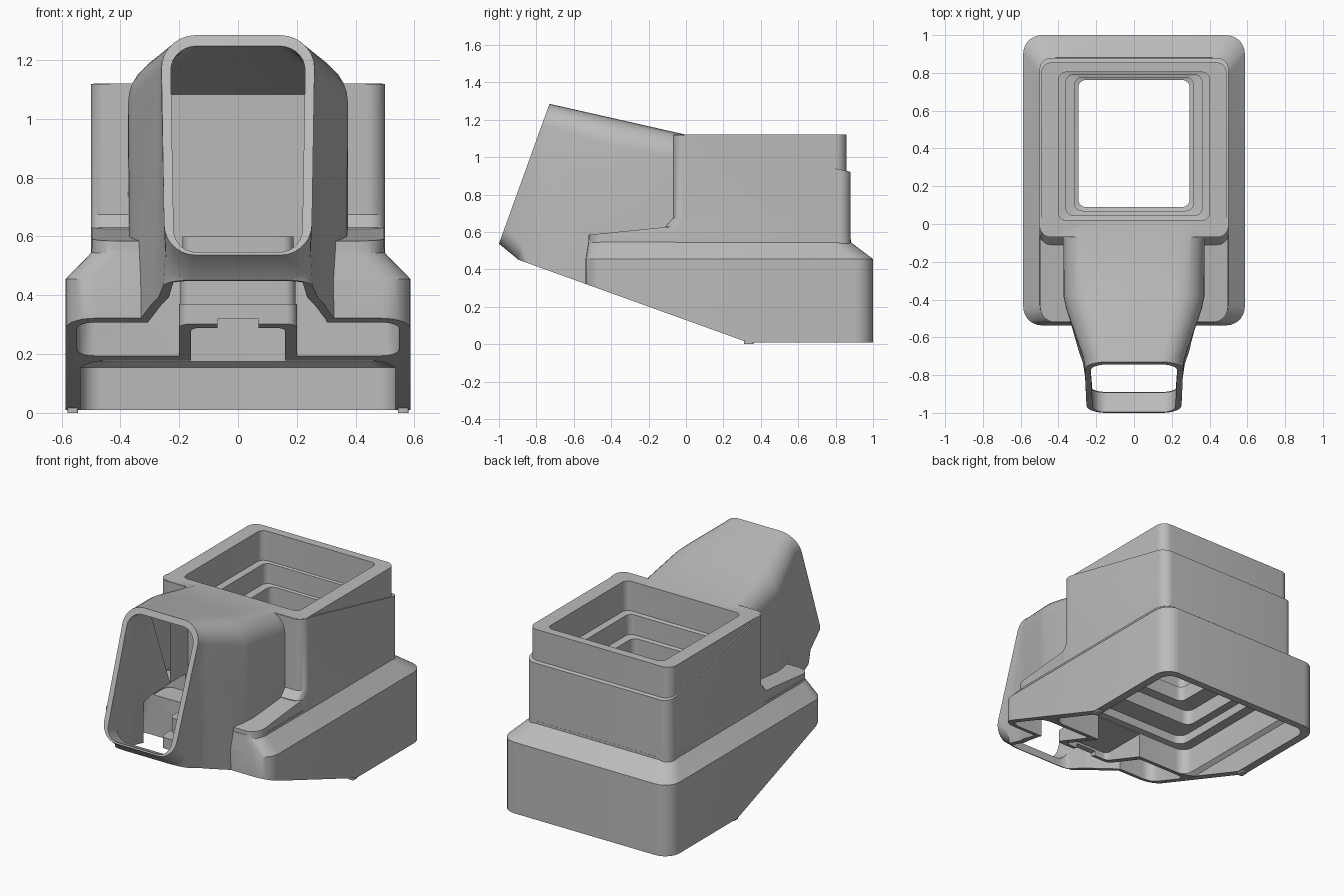
import bpy, bmesh, math
from mathutils import Vector

cube = bpy.data.objects.get("Cube")
if cube:
    bpy.data.objects.remove(cube, do_unlink=True)

grey = bpy.data.materials.new("plain grey")
grey.use_nodes = True
grey.diffuse_color = (0.5, 0.5, 0.5, 1)
grey.node_tree.nodes["Principled BSDF"].inputs["Base Color"].default_value = (0.5, 0.5, 0.5, 1)

TILT = 0.226   # fall of the roof towards the back
RAKE = 0.36    # rise of the underside towards the front


def roof(y, drop=0.0):
    return 1.12 - drop - TILT * y


def outline(half, low, high, r_low, r_high, steps=7):
    """Rounded rectangle in 2D, u within +-half and v from low to high."""
    pts = []
    corners = [(1, 1, 0), (-1, 1, 90), (-1, -1, 180), (1, -1, 270)]
    for sx, sv, start in corners:
        r = r_high if sv > 0 else r_low
        cx, cv = sx * (half - r), (high - r if sv > 0 else low + r)
        for i in range(steps + 1):
            a = math.radians(start + 90 * i / steps)
            pts.append((cx + r * math.cos(a), cv + r * math.sin(a)))
    return pts


def loft(name, rings, cut=None):
    """Skin closed rings into a solid, optionally sliced by a plane."""
    bm = bmesh.new()
    rows = [[bm.verts.new(p) for p in ring] for ring in rings]
    n = len(rows[0])
    for a, b in zip(rows, rows[1:]):
        for i in range(n):
            bm.faces.new((a[i], a[(i + 1) % n], b[(i + 1) % n], b[i]))
    bm.faces.new(rows[0])
    bm.faces.new(rows[-1])
    if cut:
        res = bmesh.ops.bisect_plane(bm, geom=bm.verts[:] + bm.edges[:] + bm.faces[:],
                                     plane_co=cut[0], plane_no=cut[1], clear_outer=True)
        rim = [e for e in res["geom_cut"] if isinstance(e, bmesh.types.BMEdge)]
        bmesh.ops.holes_fill(bm, edges=rim, sides=0)
    bmesh.ops.recalc_face_normals(bm, faces=bm.faces[:])
    mesh = bpy.data.meshes.new(name)
    bm.to_mesh(mesh)
    bm.free()
    mesh.materials.append(grey)
    obj = bpy.data.objects.new(name, mesh)
    bpy.context.collection.objects.link(obj)
    return obj


def tower(name, sections, cut=None):
    """Stack of level rounded rectangles: (z, half width, front, back, radius)."""
    return loft(name, [[(u, v, z) for u, v in outline(h, f, b, r, r)]
                       for z, h, f, b, r in sections], cut)


def duct(name, sections):
    """Upright sections: (top y, top z, bottom y, bottom z, half top, half bottom, r top, r bottom)."""
    rings = []
    for yt, zt, yb, zb, ht, hb, rt, rb in sections:
        top, low = Vector((0, yt, zt)), Vector((0, yb, zb))
        size = (top - low).length
        ring = []
        for u, v in outline(1.0 * ht, 0, size, rb, rt):
            t = v / size
            p = low.lerp(top, t)
            ring.append((u * (hb + (ht - hb) * t) / ht, p.y, p.z))
        rings.append(ring)
    return loft(name, rings)


def combine(target, other, operation):
    mod = target.modifiers.new(operation.lower(), 'BOOLEAN')
    mod.operation, mod.object, mod.solver = operation, other, 'EXACT'
    bpy.context.view_layer.objects.active = target
    bpy.ops.object.modifier_apply(modifier=mod.name)
    bpy.data.objects.remove(other, do_unlink=True)


# Outer body: flared base, stepped collar, front shelf and raked hood
body = tower("housing", [(0.01, 0.587, -0.537, 1.0, 0.1), (0.455, 0.587, -0.537, 1.0, 0.1),
                         (0.545, 0.499, -0.522, 0.881, 0.09), (0.56, 0.499, -0.522, 0.881, 0.09)])
shelf = tower("shelf", [(0.5, 0.497, -0.52, 0.1, 0.08), (0.75, 0.497, -0.52, 0.1, 0.08)],
              cut=((0, -0.52, 0.585), (0, -0.1, 1)))
collar = tower("collar", [(0.5, 0.5, -0.11, 0.88, 0.06), (0.63, 0.5, -0.11, 0.88, 0.06),
                          (0.675, 0.5, -0.07, 0.88, 0.06), (1.119, 0.5, -0.07, 0.88, 0.06)],
               cut=((0, 0, 1.12), (0, TILT, 1)))
socket = tower("socket", [(0.6, 0.492, -0.065, 0.857, 0.06), (1.12, 0.492, -0.065, 0.857, 0.06)])
hood = duct("hood", [
    (0.01, roof(0.01), 0.01, 0.1, 0.375, 0.375, 0.13, 0.02),
    (-0.38, roof(-0.38), -0.38, 0.1, 0.375, 0.365, 0.15, 0.02),
    (-0.45, roof(-0.45), -0.46, 0.1, 0.36, 0.35, 0.15, 0.02),
    (-0.7, roof(-0.7), -0.75, 0.1, 0.27, 0.27, 0.12, 0.02),
    (-0.72, roof(-0.72), -0.9, 0.455, 0.265, 0.245, 0.12, 0.09),
    (-0.73, roof(-0.73), -1.0, 0.537, 0.262, 0.25, 0.12, 0.11)])
for part in (shelf, collar, socket, hood):
    combine(body, part, 'UNION')

# Air passage through the hood, the front of the base and the shelf
passage = duct("passage", [
    (-0.012, roof(-0.012, 0.04), -0.012, 0.452, 0.337, 0.337, 0.1, 0.02),
    (-0.18, roof(-0.18, 0.04), -0.18, 0.452, 0.337, 0.337, 0.1, 0.02),
    (-0.19, roof(-0.19, 0.04), -0.19, 0.05, 0.337, 0.337, 0.1, 0.02),
    (-0.38, roof(-0.38, 0.04), -0.38, 0.05, 0.337, 0.33, 0.11, 0.02),
    (-0.45, roof(-0.45, 0.04), -0.46, 0.05, 0.325, 0.315, 0.11, 0.02),
    (-0.68, roof(-0.68, 0.04), -0.75, 0.05, 0.24, 0.235, 0.09, 0.02),
    (-0.7, roof(-0.7, 0.04), -0.88, 0.3, 0.235, 0.22, 0.09, 0.06),
    (-0.705, roof(-0.705, 0.04), -0.892, 0.5, 0.234, 0.22, 0.09, 0.08),
    (-0.76, roof(-0.76, 0.04), -1.06, 0.575, 0.228, 0.216, 0.09, 0.08)])
front_bay = tower("front_bay", [(-0.1, 0.548, -0.497, -0.182, 0.06), (0.44, 0.548, -0.497, -0.182, 0.06),
                                (0.53, 0.46, -0.483, -0.182, 0.06)])
shelf_bay = tower("shelf_bay", [(0.448, 0.458, -0.482, -0.04, 0.05), (0.555, 0.458, -0.482, -0.04, 0.05)])
for part in (passage, front_bay, shelf_bay):
    combine(body, part, 'DIFFERENCE')

# Stepped block standing inside the passage
for name, section in (("inner_block", (0.0, 0.37, 0.2, -0.482)),
                      ("inner_block_middle", (0.3, 0.46, 0.195, -0.4)),
                      ("inner_block_top", (0.42, 0.6, 0.188, -0.16))):
    low, high, half, front = section
    combine(body, tower(name, [(low, half, front, 0.01, 0.035), (high, half, front, 0.01, 0.035)]), 'UNION')

# Chamber under the socket, with stepped ceiling, and the stepped well above
chamber = tower("chamber", [(-0.1, 0.535, -0.14, 0.955, 0.07), (0.155, 0.535, -0.14, 0.955, 0.07),
                            (0.175, 0.51, -0.138, 0.935, 0.07), (0.34, 0.51, -0.138, 0.935, 0.07),
                            (0.345, 0.45, -0.1, 0.86, 0.06), (0.4, 0.45, -0.1, 0.86, 0.06),
                            (0.405, 0.4, 0.03, 0.82, 0.05), (0.5, 0.4, 0.03, 0.82, 0.05),
                            (0.505, 0.295, 0.09, 0.762, 0.04), (0.6, 0.295, 0.09, 0.762, 0.04),
                            (0.605, 0.315, 0.07, 0.775, 0.04), (0.8, 0.315, 0.07, 0.775, 0.04),
                            (0.805, 0.36, 0.045, 0.79, 0.04), (0.93, 0.36, 0.045, 0.79, 0.04),
                            (0.935, 0.4, 0.02, 0.804, 0.04), (1.3, 0.4, 0.02, 0.804, 0.04)])
pocket = tower("pocket", [(-0.1, 0.16, -0.445, -0.05, 0.03), (0.335, 0.16, -0.445, -0.05, 0.03)])
slot = tower("slot", [(-0.1, 0.07, -0.6, -0.42, 0.01), (0.32, 0.07, -0.6, -0.42, 0.01)])
for part in (chamber, pocket, slot):
    combine(body, part, 'DIFFERENCE')

# Raked underside
tip, foot = (-1.4, 0.01 + RAKE * 1.73), (0.63, 0.01 - RAKE * 0.3)
wedge = loft("wedge", [[(x, *tip), (x, -1.4, -0.6), (x, *foot)] for x in (-1, 1)])
combine(body, wedge, 'DIFFERENCE')

# Little feet at the bend of the underside
feet = []
for name, side in (("left_foot", 1), ("right_foot", -1)):
    pad = tower(name, [(0.0, 0.018, 0.31, 0.36, 0.008), (0.02, 0.018, 0.31, 0.36, 0.008)])
    pad.location.x = side * 0.562
    feet.append(pad)

for obj in bpy.context.selected_objects:
    obj.select_set(False)
for obj in [body] + feet:
    obj.select_set(True)
bpy.context.view_layer.objects.active = body
bpy.ops.object.shade_smooth_by_angle(angle=math.radians(28))
